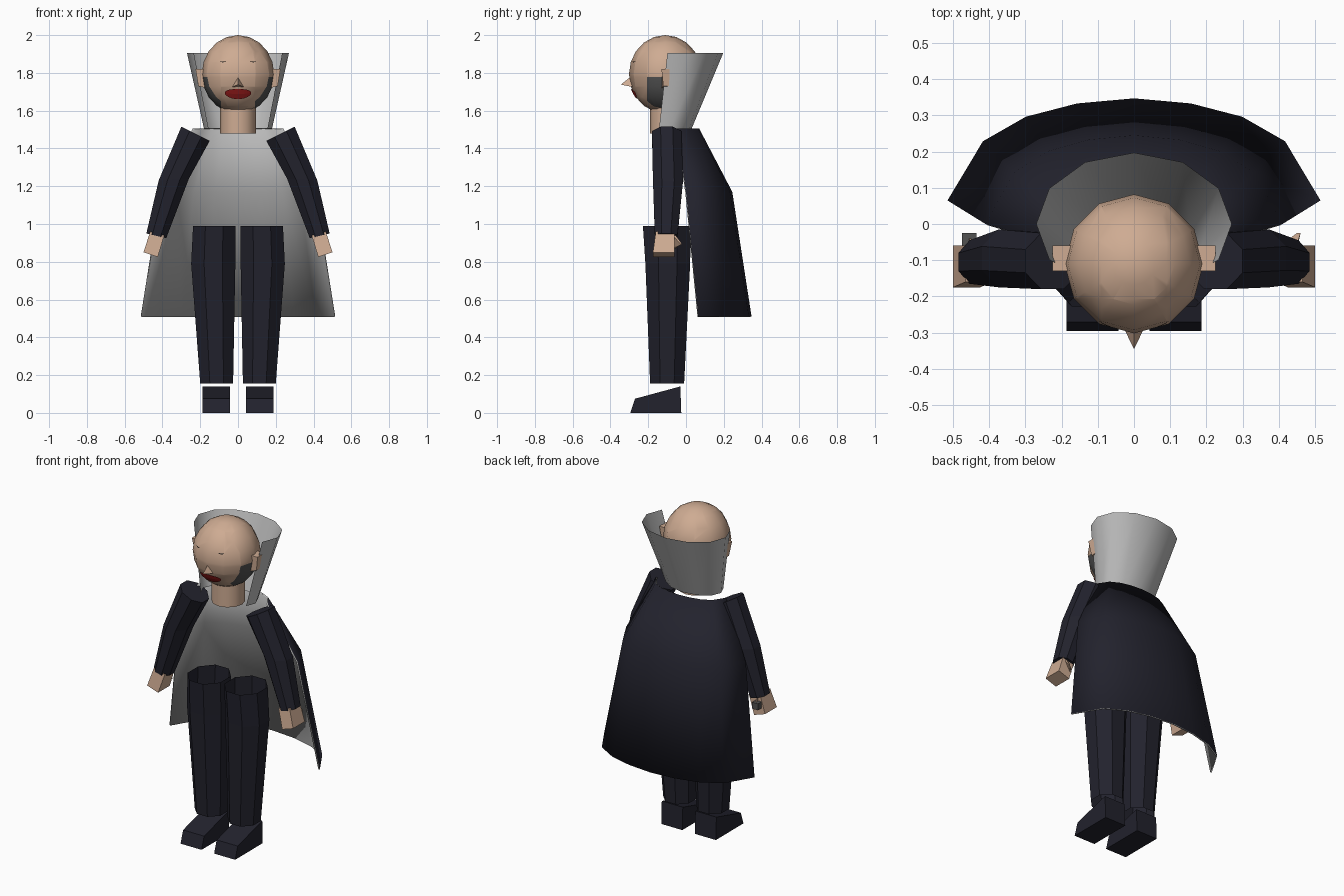
import bpy, bmesh
from math import sin, cos, pi, radians, sqrt
from mathutils import Vector as V

old = bpy.data.objects.get("Cube")
if old:
    bpy.data.objects.remove(old)


def material(name, rgb):
    m = bpy.data.materials.new(name)
    m.use_nodes = True
    m.diffuse_color = (*rgb, 1)
    m.node_tree.nodes["Principled BSDF"].inputs["Base Color"].default_value = (*rgb, 1)
    return m


NAVY = material("navy cloth", (0.016, 0.016, 0.026))
SKIN = material("skin", (0.62, 0.41, 0.29))
GREY = material("grey lining", (0.5, 0.5, 0.5))
HAIR = material("dark grey hair", (0.085, 0.085, 0.085))
RED = material("red lips", (0.34, 0.012, 0.012))
BLACK = material("black", (0.01, 0.01, 0.01))


def finish(name, bm, mats, smooth=False, recalc=True):
    if recalc:
        bmesh.ops.recalc_face_normals(bm, faces=bm.faces)
    for f in bm.faces:
        f.smooth = smooth
    me = bpy.data.meshes.new(name)
    bm.to_mesh(me)
    bm.free()
    for m in mats:
        me.materials.append(m)
    ob = bpy.data.objects.new(name, me)
    bpy.context.collection.objects.link(ob)
    return ob


def loft(name, rings, mats, closed=True, caps=True, smooth=False, recalc=True):
    """Skin a list of point rings with quads."""
    bm = bmesh.new()
    rows = [[bm.verts.new(p) for p in r] for r in rings]
    n = len(rows[0])
    for a, b in zip(rows, rows[1:]):
        for i in range(n if closed else n - 1):
            j = (i + 1) % n
            bm.faces.new((a[i], a[j], b[j], b[i]))
    if caps:
        bm.faces.new(rows[0])
        bm.faces.new(rows[-1])
    return finish(name, bm, mats, smooth, recalc)


def limb_ring(s, inner, outer, y0, y1, n=8):
    """Ring spanning inner to outer (x, z) points and y0 to y1, flats outward."""
    a, b = V((s * inner[0], 0, inner[1])), V((s * outer[0], 0, outer[1]))
    k = 1 / cos(pi / n)
    mid, half = (a + b) / 2, (b - a) / 2 * k
    ym, yh = (y0 + y1) / 2, (y1 - y0) / 2 * k
    return [mid + half * cos(t) + V((0, ym + yh * sin(t), 0))
            for t in ((i + 0.5) * 2 * pi / n for i in range(n))]


def box_ring(s, inner, outer, y0, y1):
    return limb_ring(s, inner, outer, y0, y1, 4)


# Limbs, built once per side
for side, s in (("left", 1), ("right", -1)):
    loft(side + "_sleeve", [
        limb_ring(s, (0.15, 1.44), (0.30, 1.515), -0.18, -0.025),
        limb_ring(s, (0.26, 1.24), (0.42, 1.23), -0.175, -0.015),
        limb_ring(s, (0.38, 0.925), (0.485, 0.95), -0.165, -0.045)], [NAVY])
    loft(side + "_hand", [
        box_ring(s, (0.39, 0.94), (0.465, 0.96), -0.16, -0.06),
        box_ring(s, (0.425, 0.825), (0.5, 0.85), -0.175, -0.06)], [SKIN])
    loft(side + "_thumb", [
        box_ring(s, (0.41, 0.87), (0.45, 0.94), -0.07, -0.055),
        [V((s * x, -0.025, z)) for x, z in
         ((0.46, 0.9), (0.45, 0.9), (0.45, 0.89), (0.46, 0.89))]], [SKIN])
    loft(side + "_trouser_leg", [
        limb_ring(s, (0.026, 0.155), (0.2, 0.155), -0.19, -0.01),
        limb_ring(s, (0.014, 0.79), (0.248, 0.79), -0.215, 0.022),
        limb_ring(s, (0.014, 0.99), (0.238, 0.99), -0.228, 0.025)], [NAVY], caps=False)
    # Wedge shoe swept across its side profile
    profile = ((-0.295, 0), (-0.025, 0), (-0.03, 0.14), (-0.27, 0.075))
    loft(side + "_shoe", [[V((s * x, y, z)) for y, z in profile]
                          for x in (0.043, 0.187)], [NAVY])
    # Ear
    loft(side + "_ear", [
        [V((s * 0.17, y, z)) for y, z in ((-0.13, 1.72), (-0.06, 1.72), (-0.06, 1.82), (-0.13, 1.82))],
        [V((s * x, y, z)) for x, y, z in
         ((0.21, -0.12, 1.73), (0.21, -0.065, 1.73), (0.225, -0.06, 1.82), (0.225, -0.13, 1.82))]],
        [SKIN])

# Ring ornament on the right hand
loft("hand_ring", [box_ring(-1, (0.435, z), (0.475, z), -0.06, -0.025)
                   for z in (0.88, 0.92)], [HAIR])

# Head with hair on the lower sides
HC, HR = V((0, -0.11, 1.793)), V((0.192, 0.192, 0.207))
bm = bmesh.new()
bmesh.ops.create_uvsphere(bm, u_segments=12, v_segments=10, radius=1)
for v in bm.verts:
    v.co = HC + v.co * HR
for co, no in (((0, -0.207, 0), (0, 1, 0)), ((0, 0, 1.777), (0, 0, 1)),
               ((0.09, 0, 0), (1, 0, 0)), ((-0.09, 0, 0), (1, 0, 0))):
    bmesh.ops.bisect_plane(bm, geom=bm.verts[:] + bm.edges[:] + bm.faces[:],
                           plane_co=co, plane_no=no)
for f in bm.faces:
    c = f.calc_center_median()
    f.material_index = int(c.y > -0.207 and c.z < 1.777 and abs(c.x) > 0.09)
finish("head", bm, [SKIN, HAIR], True)

# Neck
loft("neck", [[V((0.095 * cos(i * pi / 6), -0.095 + 0.095 * sin(i * pi / 6), z))
               for i in range(12)] for z in (1.48, 1.64)], [SKIN], smooth=True)
bpy.data.objects["neck"].data.shade_smooth()
for p in bpy.data.objects["neck"].data.polygons:
    p.use_smooth = len(p.vertices) == 4

# Nose
bm = bmesh.new()
base = [bm.verts.new(p) for p in ((-0.032, -0.28, 1.725), (0.032, -0.28, 1.725), (0, -0.28, 1.79))]
tip = bm.verts.new((0, -0.345, 1.738))
bm.faces.new(base)
for i in range(3):
    bm.faces.new((base[i], base[(i + 1) % 3], tip))
finish("nose", bm, [SKIN])


def face_point(x, z, lift=0.004):
    k = 1 - (x / HR.x) ** 2 - ((z - HC.z) / HR.z) ** 2
    return V((x, HC.y - HR.y * sqrt(k) - lift, z))


def face_patch(name, cx, cz, w, h, mat, bend=0.0):
    """Thin curved patch that follows the front of the head."""
    rings = []
    for j in (-1, 0, 1):
        row = []
        for i in range(-6, 7):
            u = i / 6
            row.append(face_point(cx + u * w, cz + bend * u * u
                                  + j * h * sqrt(max(1 - u * u, 0.04))))
        rings.append(row)
    return loft(name, rings, [mat], closed=False, caps=False, recalc=False)


face_patch("lips", 0, 1.688, 0.07, 0.027, RED, 0.006)
for side, s in (("left", 1), ("right", -1)):
    face_patch(side + "_eye", s * 0.08, 1.858, 0.016, 0.002, BLACK, 0.004)


# Flared collar, open at the front
def collar_ring(rx, ry, cy, z):
    return [V((rx * cos(t), cy + ry * sin(t), z))
            for t in (radians(a) for a in range(-30, 211, 30))]


loft("collar", [collar_ring(0.18, 0.115, -0.085, 1.505),
                collar_ring(0.27, 0.197, 0, 1.905)],
     [GREY], closed=False, caps=False, smooth=True, recalc=False)


# Cape, navy outside and grey inside
def cape_ring(w, y_end, y_back, z):
    half = ((1, 0), (0.81, 0.58), (0.58, 0.82), (0.305, 0.95))
    shape = list(half) + [(0, 1)] + [(-x, y) for x, y in reversed(half)]
    return [V((w * x, y_end + (y_back - y_end) * y, z)) for x, y in shape]


cape = loft("cape", [cape_ring(0.515, 0.065, 0.347, 0.51),
                     cape_ring(0.41, 0.0, 0.245, 1.17),
                     cape_ring(0.24, -0.05, 0.07, 1.505)],
            [NAVY, GREY], closed=False, caps=False, smooth=True, recalc=False)
mod = cape.modifiers.new("lining", "SOLIDIFY")
mod.thickness = 0.008
mod.offset = -1
mod.material_offset = 1
mod.material_offset_rim = 1
